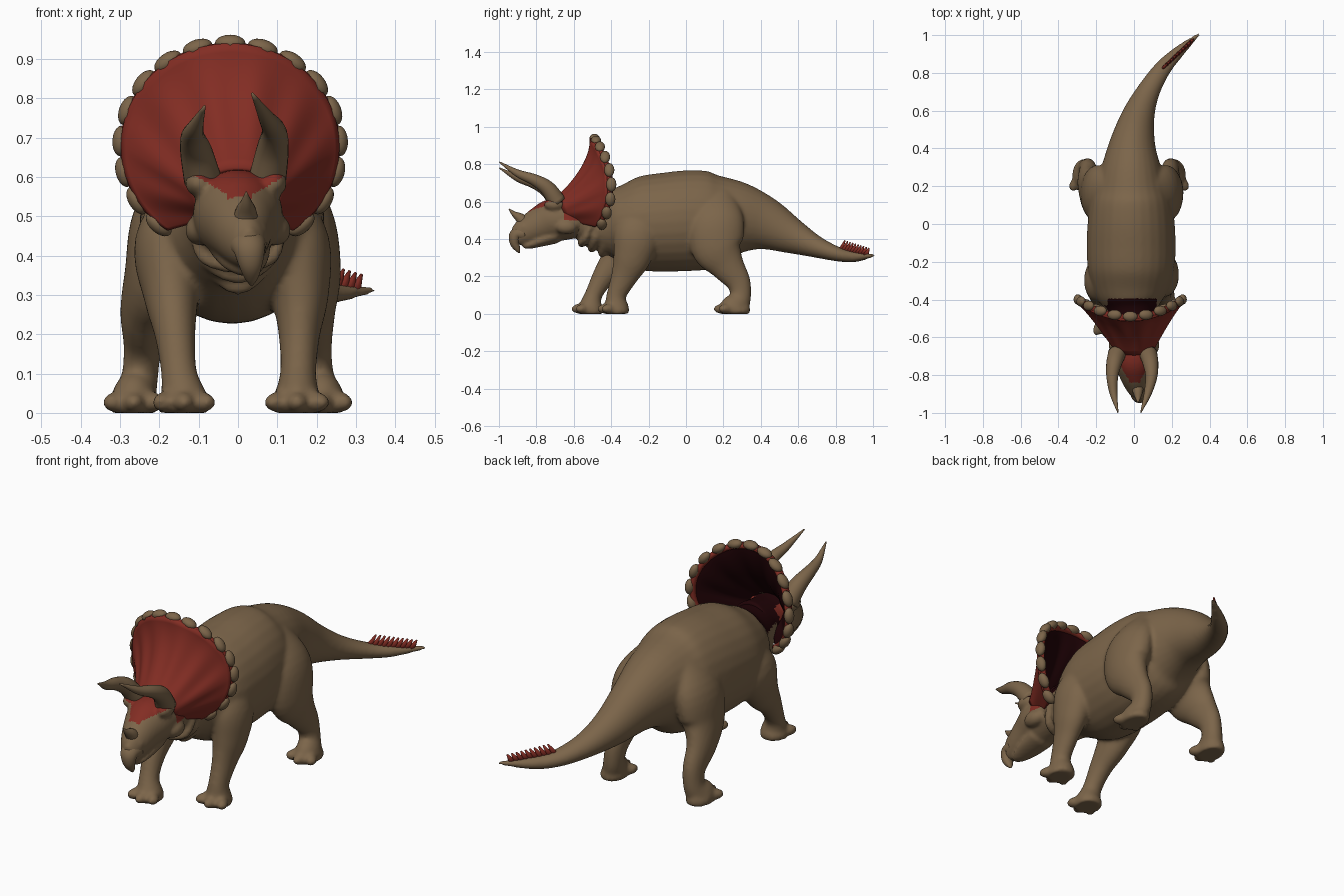
import bpy, bmesh, math
from mathutils import Vector, Matrix

cube = bpy.data.objects.get("Cube")
if cube:
    bpy.data.objects.remove(cube)


def material(name, colour):
    m = bpy.data.materials.new(name)
    m.use_nodes = True
    m.diffuse_color = (*colour, 1)
    m.node_tree.nodes["Principled BSDF"].inputs["Base Color"].default_value = (*colour, 1)
    return m


TAN = material("hide tan", (0.2, 0.13, 0.068))
RED = material("frill red", (0.225, 0.026, 0.017))
DARK = material("shadow maroon", (0.015, 0.001, 0.002))


def curve_through(pts, steps=5):
    """Catmull-Rom samples through rows of numbers."""
    rows = [Vector(p) for p in pts]
    rows = [2 * rows[0] - rows[1]] + rows + [2 * rows[-1] - rows[-2]]
    out = []
    for a, b, c, d in zip(rows, rows[1:], rows[2:], rows[3:]):
        for i in range(steps):
            t = i / steps
            out.append(0.5 * (2 * b + (c - a) * t + (2 * a - 5 * b + 4 * c - d) * t * t
                              + (3 * b - a - 3 * c + d) * t ** 3))
    return out + [rows[-2]]


def loft(bm, pts, ref=(1, 0, 0), sides=28):
    """Tube through rows of x, y, z, half width, half height."""
    rows = curve_through(pts)
    rings = []
    for i, r in enumerate(rows):
        nxt, prv = rows[min(i + 1, len(rows) - 1)], rows[max(i - 1, 0)]
        tangent = Vector((nxt - prv)[:3]).normalized()
        u = Vector(ref)
        u = (u - tangent * u.dot(tangent)).normalized()
        v = tangent.cross(u)
        ring = []
        for k in range(sides):
            a = math.tau * k / sides
            ring.append(bm.verts.new(Vector(r[:3]) + u * r[3] * math.cos(a) + v * r[4] * math.sin(a)))
        rings.append(ring)
    for r0, r1 in zip(rings, rings[1:]):
        for k in range(sides):
            j = (k + 1) % sides
            bm.faces.new((r0[k], r0[j], r1[j], r1[k]))
    bm.faces.new(rings[0][::-1])
    bm.faces.new(rings[-1])


def blob(bm, centre, size, turn=None):
    m = Matrix.Translation(centre) @ (turn or Matrix()) @ Matrix.Diagonal((*size, 1))
    bmesh.ops.create_uvsphere(bm, u_segments=16, v_segments=10, radius=1, matrix=m)


def finish(name, bm, mats, fuse=0, recalc=True):
    if recalc:
        bmesh.ops.recalc_face_normals(bm, faces=bm.faces[:])
    me = bpy.data.meshes.new(name)
    bm.to_mesh(me)
    bm.free()
    ob = bpy.data.objects.new(name, me)
    bpy.context.collection.objects.link(ob)
    if fuse:
        rm = ob.modifiers.new("fuse", 'REMESH')
        rm.mode, rm.voxel_size = 'VOXEL', fuse
        sm = ob.modifiers.new("soften", 'SMOOTH')
        sm.factor, sm.iterations = 0.5, 7
        dg = bpy.context.evaluated_depsgraph_get()
        ob.data = bpy.data.meshes.new_from_object(ob.evaluated_get(dg))
        ob.modifiers.clear()
    ob.data.materials.clear()
    for m in mats:
        ob.data.materials.append(m)
    ob.data.polygons.foreach_set("use_smooth", [True] * len(ob.data.polygons))
    return ob


# Body: neck, barrel and curving tail
bm = bmesh.new()
loft(bm, [(0, -.6, .52, .1, .1), (-.01, -.46, .49, .135, .15), (-.015, -.37, .485, .19, .195),
          (-.015, -.25, .483, .228, .25), (-.015, -.1, .491, .235, .265), (-.015, .03, .499, .228, .269),
          (-.015, .15, .5, .208, .257), (-.015, .28, .51, .165, .2), (-.008, .42, .482, .123, .145),
          (.022, .57, .414, .088, .095), (.075, .7, .357, .062, .058), (.15, .82, .317, .046, .038),
          (.235, .91, .305, .032, .028), (.345, 1.006, .312, .009, .008)])


def leg(rows, toe_spread):
    """Leg from shoulder to ankle, with a flat foot under the last row."""
    x, y, _, w, d = rows[-1]
    loft(bm, rows + [(x, y, .015, w + .004, d + .004), (x, y, 0, w, d)])
    for s in (-1, 0, 1):
        blob(bm, (x + s * toe_spread, y - d * (.95 - .3 * abs(s)), .027), (.028, .042, .026),
             Matrix.Rotation(s * .5, 4, 'Z'))


# Front legs: one stepping forward, one under the shoulder
leg([(-.13, -.27, .56, .06, .09), (-.178, -.29, .43, .085, .125), (-.17, -.36, .3, .07, .095),
     (-.16, -.44, .2, .052, .062), (-.15, -.495, .1, .046, .047), (-.138, -.51, .035, .062, .066)], .05)
leg([(.105, -.25, .56, .06, .09), (.148, -.26, .43, .085, .125), (.158, -.29, .3, .073, .102),
     (.156, -.33, .2, .053, .072), (.153, -.372, .1, .046, .053), (.15, -.372, .035, .062, .066)], .052)
# Hind legs with heavy thighs
for s, shift in ((-1, -.04), (1, -.012)):
    leg([(s * .085 + shift / 2, .16, .63, .06, .1), (s * .165 + shift / 2, .165, .5, .08, .145),
         (s * .188 + shift / 2, .165, .36, .08, .14), (s * .2 + shift, .22, .26, .06, .094),
         (s * .203 + shift, .28, .17, .048, .066), (s * .21 + shift, .292, .09, .047, .056),
         (s * .225 + shift, .262, .035, .058, .078)], .048)
# Neck folds
for i in range(3):
    y = -.56 + i * .055
    loft(bm, [(-.11, y + .06, .5, .016, .016), (-.09, y + .02, .4, .018, .018), (0, y, .375 - i * .028, .02, .02),
              (.09, y + .02, .4, .018, .018), (.11, y + .06, .5, .016, .016)], (0, 1, 0), 12)
body = finish("body_and_legs", bm, (TAN, DARK), .01)
for p in body.data.polygons:
    c = p.center
    p.material_index = int(c.z > .54 and c.y < (-.395 if abs(c.x + .01) < .13 else -.43))

# Head: skull, brows, cheeks and lower jaw
bm = bmesh.new()
loft(bm, [(0, -.5, .53, .1, .11), (0, -.62, .51, .112, .11), (0, -.71, .5, .112, .116),
          (.005, -.78, .475, .09, .1), (.015, -.85, .444, .066, .078), (.025, -.9, .43, .043, .062),
          (.03, -.93, .43, .018, .04)])
loft(bm, [(.005, -.7, .42, .078, .045), (.015, -.78, .39, .064, .032), (.025, -.84, .367, .04, .02),
          (.03, -.872, .362, .014, .012)])
for s in (-1, 1):
    blob(bm, (s * .095 - .005, -.705, .585), (.035, .055, .035))
    blob(bm, (s * .095, -.64, .465), (.04, .06, .04))
    blob(bm, (s * .04 + .018, -.86, .46), (.018, .03, .025))
head = finish("head", bm, (TAN, RED, DARK), .008)
for p in head.data.polygons:
    c = p.center
    forehead = c.y > -.84 and abs(c.x - .005) < .03 + max(0, c.z - .555) * 1.8 and p.normal.z > .15
    if c.y > -.6 and c.z > .52 or c.y > -.68 and c.z > .595:
        p.material_index = 2
    elif c.z > .5 and (forehead or c.y > -.65):
        p.material_index = 1

# Hooked beak
bm = bmesh.new()
loft(bm, [(.022, -.87, .43, .052, .045), (.028, -.91, .42, .042, .036), (.032, -.916, .38, .031, .026),
          (.034, -.9, .345, .018, .015), (.034, -.89, .325, .004, .003)])
finish("beak", bm, (TAN,))

# Brow horns and nose horn
for name, xs, lift in (("right_brow_horn", (-.09, -.106, -.115, -.108, -.085), -.03),
                       ("left_brow_horn", (.075, .088, .092, .072, .036), .002)):
    bm = bmesh.new()
    side = [(-.685, .595, .048), (-.74, .67, .041), (-.81, .715, .031), (-.9, .75, .02), (-.998, .81, .003)]
    loft(bm, [(x, y, z + lift * i / 4, r, r) for i, (x, (y, z, r)) in enumerate(zip(xs, side))], sides=20)
    finish(name, bm, (TAN,))
bm = bmesh.new()
loft(bm, [(.018, -.85, .47, .036, .04), (.02, -.885, .51, .028, .028), (.021, -.92, .535, .015, .014),
          (.021, -.947, .562, .002, .002)], sides=16)
finish("nose_horn", bm, (TAN,))


# Frill: a flared shield from the skull to a round rim
def rim(a, grow=0.0):
    return Vector((-.02 + (.278 + grow) * math.sin(a), -.425 - .09 * math.cos(a) ** 2,
                   .678 + (.262 + grow) * math.cos(a)))


SPAN, COLS, ROWS = math.radians(145), 112, 14
bm = bmesh.new()
grid = []
for i in range(COLS + 1):
    a = SPAN * (2 * i / COLS - 1)
    inner = Vector((.108 * math.sin(a), -.66 - .035 * math.cos(a), .555 + .07 * math.cos(a)))
    bend = 1.15 + .75 * max(0, math.cos(a))
    col = []
    for j in range(ROWS + 1):
        t = j / ROWS
        p = inner.lerp(rim(a), t)
        p.y = inner.y + (rim(a).y - inner.y) * (1 - (1 - t) ** bend)
        p.y += .005 * math.cos(a * 11) * math.sin(math.pi * t)
        col.append(bm.verts.new(p))
    grid.append(col)
for c0, c1 in zip(grid, grid[1:]):
    for j in range(ROWS):
        bm.faces.new((c0[j], c1[j], c1[j + 1], c0[j + 1]))
bm.normal_update()
if sum(f.normal.y for f in bm.faces) > 0:
    bmesh.ops.reverse_faces(bm, faces=bm.faces[:])
frill = finish("frill", bm, (RED, DARK), recalc=False)
solid = frill.modifiers.new("thickness", 'SOLIDIFY')
solid.thickness, solid.offset, solid.material_offset = .02, -1, 1

# Red rim band with a row of long tan knobs
bm = bmesh.new()
loft(bm, [(*(rim(SPAN * (i / 10 - 1), -.012) + Vector((0, .02, 0))), .016, .014) for i in range(21)], (0, 1, 0), 12)
finish("frill_rim", bm, (RED,))
bm = bmesh.new()
for i in range(-8, 9):
    a = math.radians(17.4) * i
    blob(bm, rim(a) + Vector((0, .026, 0)), (.039, .027, .022), Matrix.Rotation(a, 4, 'Y'))
finish("frill_knobs", bm, (TAN,))

# Red crest blades along the tail tip
bm = bmesh.new()
for i in range(10):
    t = i / 9
    m = (Matrix.Translation((.163 + .143 * t, .835 + .135 * t, .358 - .026 * t))
         @ Matrix.Rotation(-.78, 4, 'Z') @ Matrix.Rotation(-.55, 4, 'X')
         @ Matrix.Diagonal((.65, 1, 1, 1)))
    bmesh.ops.create_cone(bm, cap_ends=True, segments=10, radius1=.019, radius2=.004,
                          depth=.08 - .032 * t, matrix=m)
finish("tail_crest", bm, (RED,))
